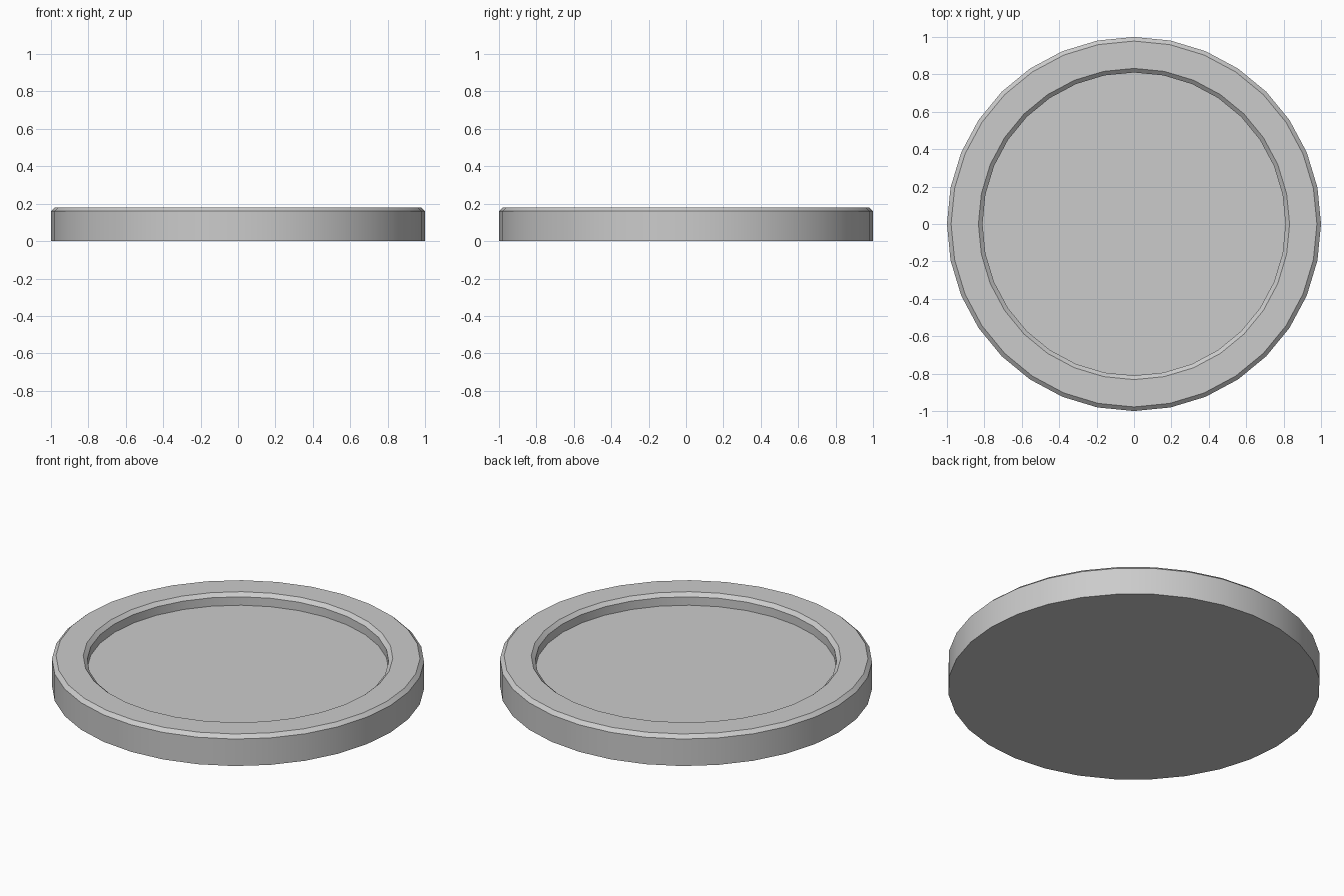
import bpy, bmesh, math

if "Cube" in bpy.data.objects:
    bpy.data.objects.remove(bpy.data.objects["Cube"])

SIDES = 32

# Half-section of the tray as (radius, height), from underside to recessed floor
PROFILE = [(1.0, 0.0), (1.0, 0.16), (0.978, 0.18),
           (0.832, 0.18), (0.81, 0.16), (0.81, 0.11)]


def lathe(name, profile, sides):
    """Revolve a profile about z and cap both ends."""
    bm = bmesh.new()
    rings = [[bm.verts.new((r * math.cos(2 * math.pi * i / sides),
                            r * math.sin(2 * math.pi * i / sides), z))
              for i in range(sides)] for r, z in profile]
    for low, high in zip(rings, rings[1:]):
        for i in range(sides):
            j = (i + 1) % sides
            bm.faces.new((low[i], low[j], high[j], high[i]))
    bm.faces.new(rings[0][::-1])
    bm.faces.new(rings[-1])
    mesh = bpy.data.meshes.new(name)
    bm.to_mesh(mesh)
    bm.free()
    obj = bpy.data.objects.new(name, mesh)
    bpy.context.collection.objects.link(obj)
    return obj


# Round tray with a bevelled rim and a shallow recess
tray = lathe("round_tray", PROFILE, SIDES)
bpy.context.view_layer.objects.active = tray
tray.select_set(True)
bpy.ops.object.shade_smooth_by_angle(angle=math.radians(30))
